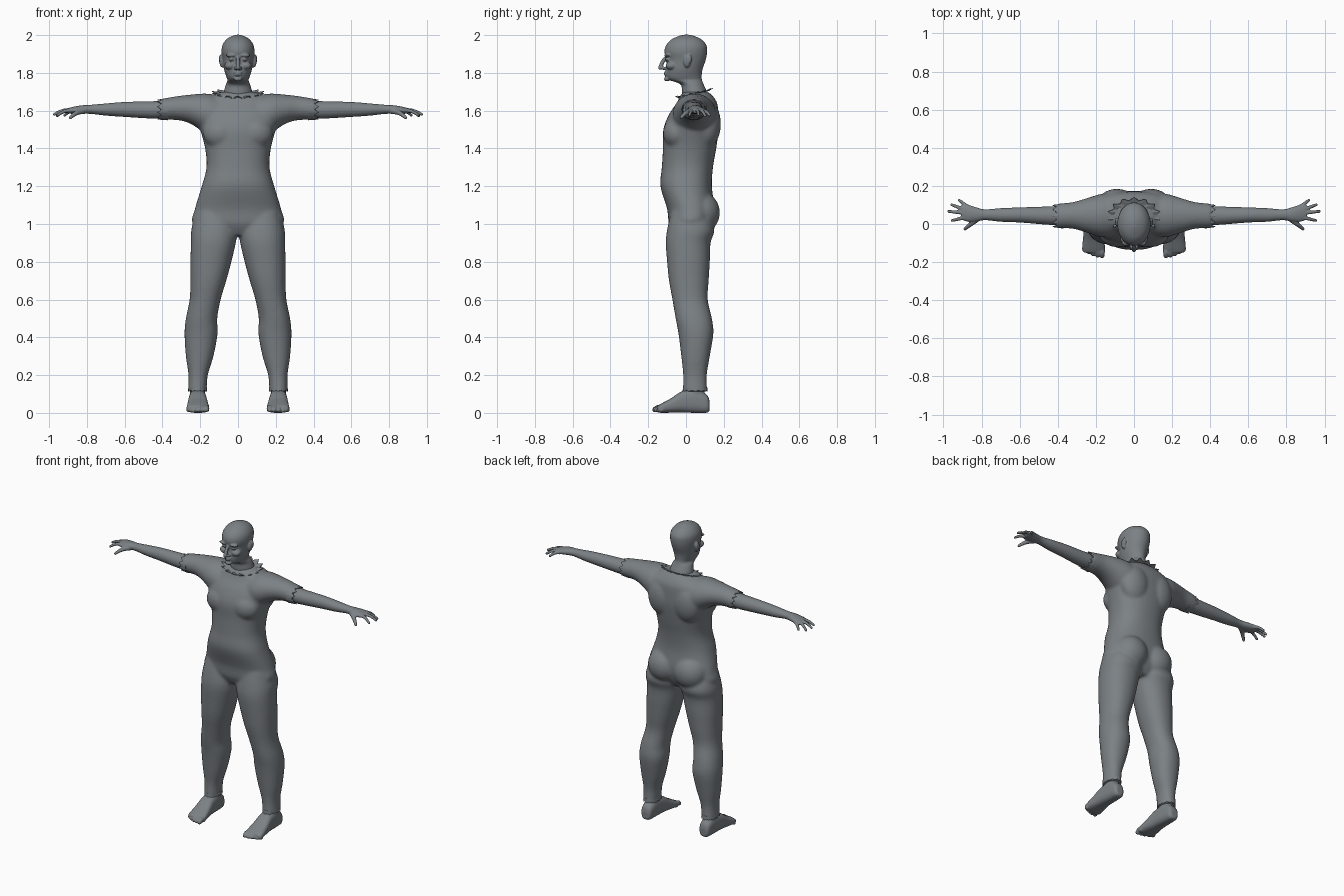
import bpy
import bmesh
from math import sin, cos, pi, copysign
from mathutils import Vector, Matrix

old = bpy.data.objects.get("Cube")
if old:
    bpy.data.objects.remove(old, do_unlink=True)

grey = bpy.data.materials.new("slate_grey")
grey.use_nodes = True
colour = (0.2, 0.22, 0.235, 1)
grey.diffuse_color = colour
shader = grey.node_tree.nodes["Principled BSDF"]
shader.inputs["Base Color"].default_value = colour
shader.inputs["Roughness"].default_value = 0.7


def place(axis, t, a, b):
    """Point at distance t along an axis, with cross-section offsets a, b."""
    return {"x": (t, a, b), "y": (a, t, b), "z": (a, b, t)}[axis]


def spline(p0, p1, p2, p3, t):
    return [b + 0.5 * t * (c - a + t * (2 * a - 5 * b + 4 * c - d + t * (3 * (b - c) + d - a)))
            for a, b, c, d in zip(p0, p1, p2, p3)]


def loft(bm, axis, keys, power=2.0, sides=40, steps=5):
    """Closed smooth tube; each key is (position, a_min, a_max, b_min, b_max)."""
    padded = [keys[0]] + keys + [keys[-1]]
    sections = [spline(*padded[i:i + 4], s / steps)
                for i in range(len(keys) - 1) for s in range(steps)]
    sections.append(keys[-1])
    rings = []
    for t, a0, a1, b0, b1 in sections:
        ring = []
        for i in range(sides):
            ang = 2 * pi * i / sides
            u, v = (copysign(abs(f) ** (2 / power), f) for f in (cos(ang), sin(ang)))
            ring.append(bm.verts.new(place(axis, t, (a0 + a1 + u * (a1 - a0)) / 2,
                                           (b0 + b1 + v * (b1 - b0)) / 2)))
        rings.append(ring)
    for lo, hi in zip(rings, rings[1:]):
        for i in range(sides):
            j = (i + 1) % sides
            bm.faces.new((lo[i], lo[j], hi[j], hi[i]))
    bm.faces.new(rings[0])
    bm.faces.new(rings[-1])


def blob(bm, centre, radii):
    matrix = Matrix.Translation(centre) @ Matrix.Diagonal((*radii, 1))
    bmesh.ops.create_icosphere(bm, subdivisions=3, radius=1, matrix=matrix)


def digit(bm, start, end, r0, r1, count=14):
    """Tapering finger or toe made from overlapping balls, slightly arched."""
    start, end = Vector(start), Vector(end)
    for i in range(count):
        t = i / (count - 1)
        r = r0 + (r1 - r0) * t
        blob(bm, start.lerp(end, t) + Vector((0, 0, 0.008 * sin(pi * t))), (r, r, r))


def mirror(bm):
    """Copy everything so far to the other side."""
    new = bmesh.ops.duplicate(bm, geom=bm.verts[:] + bm.edges[:] + bm.faces[:])["geom"]
    bmesh.ops.scale(bm, vec=(-1, 1, 1), verts=[g for g in new if isinstance(g, bmesh.types.BMVert)])


def finish(bm, name, voxel=0, smooth=0):
    bmesh.ops.recalc_face_normals(bm, faces=bm.faces[:])
    mesh = bpy.data.meshes.new(name)
    bm.to_mesh(mesh)
    bm.free()
    mesh.materials.append(grey)
    obj = bpy.data.objects.new(name, mesh)
    bpy.context.collection.objects.link(obj)
    if voxel:
        remesh = obj.modifiers.new("blend", "REMESH")
        remesh.mode = "VOXEL"
        remesh.voxel_size = voxel
        remesh.use_smooth_shade = True
        relax = obj.modifiers.new("relax", "SMOOTH")
        relax.factor = 0.5
        relax.iterations = smooth
    else:
        shell = obj.modifiers.new("cloth", "SOLIDIFY")
        shell.thickness = 0.004
    return obj


def frill(bm, count, inner, outer):
    """Jagged cloth edge; inner and outer map (angle, tooth) to points."""
    pairs = []
    for i in range(count):
        ang, tooth = 2 * pi * i / count, i % 2
        pairs.append([bm.verts.new(f(ang, tooth)) for f in (inner, outer)])
    for p, q in zip(pairs, pairs[1:] + pairs[:1]):
        bm.faces.new((p[0], q[0], q[1], p[1]))


# Suit: legs, sleeves and muscle forms on one side, mirrored, then the trunk
bm = bmesh.new()
loft(bm, "z", [(0.112, .166, .264, -.017, .112), (.2, .16, .262, -.015, .11),
               (.3, .13, .276, -.025, .126), (.42, .108, .283, -.04, .145),
               (.5, .11, .276, -.055, .137), (.6, .092, .256, -.072, .115),
               (.7, .062, .252, -.09, .12), (.8, .035, .252, -.1, .126),
               (.9, .012, .249, -.107, .13), (.97, .004, .247, -.1, .15),
               (1.06, .02, .225, -.08, .12)], 2.2)
loft(bm, "x", [(.06, -.06, .16, 1.45, 1.67), (.16, -.07, .16, 1.475, 1.69),
               (.25, -.045, .135, 1.53, 1.685), (.32, -.025, .115, 1.55, 1.677),
               (.41, -.022, .106, 1.55, 1.662)])
blob(bm, (.095, .08, 1.06), (.11, .1, .11))
blob(bm, (.09, .11, 1.53), (.1, .075, .13))
blob(bm, (.085, -.05, 1.48), (.1, .072, .085))
mirror(bm)
loft(bm, "z", [(.94, -.1, .1, -.06, .1), (1.0, -.236, .236, -.09, .135),
               (1.08, -.228, .228, -.1, .15), (1.2, -.192, .192, -.135, .137),
               (1.3, -.167, .167, -.128, .143), (1.4, -.174, .174, -.122, .16),
               (1.5, -.2, .2, -.12, .173), (1.58, -.22, .22, -.09, .172),
               (1.64, -.2, .2, -.05, .165), (1.68, -.135, .135, -.03, .14),
               (1.7, -.09, .09, -.01, .115)], 2.3)
finish(bm, "body_suit", 0.009, 7)

# Head and neck
bm = bmesh.new()
blob(bm, (.036, -.098, 1.893), (.03, .018, .009))
blob(bm, (.034, -.09, 1.873), (.016, .02, .012))
blob(bm, (.042, -.078, 1.838), (.03, .03, .022))
blob(bm, (.012, -.118, 1.824), (.011, .013, .009))
blob(bm, (.085, .005, 1.862), (.014, .019, .034))
blob(bm, (.09, .018, 1.872), (.012, .012, .026))
mirror(bm)
loft(bm, "z", [(1.64, -.085, .085, -.02, .12), (1.7, -.075, .075, -.022, .11),
               (1.74, -.064, .064, -.03, .093), (1.762, -.056, .056, -.088, .085),
               (1.78, -.062, .062, -.104, .083), (1.82, -.074, .074, -.106, .088),
               (1.87, -.081, .081, -.104, .105), (1.91, -.087, .087, -.114, .112),
               (1.945, -.083, .083, -.106, .109), (1.975, -.064, .064, -.08, .085),
               (1.993, -.037, .037, -.044, .05), (2.002, -.01, .01, -.015, .02)])
digit(bm, (0, -.106, 1.882), (0, -.136, 1.828), .009, .012)
for z, width in ((1.802, .024), (1.79, .021)):
    blob(bm, (0, -.104, z), (width, .014, .0055))
blob(bm, (0, -.1, 1.768), (.022, .017, .013))
finish(bm, "head", 0.0045, 3)

# Arms and hands
bm = bmesh.new()
loft(bm, "x", [(.36, -.008, .097, 1.56, 1.655), (.45, -.004, .092, 1.558, 1.65),
               (.6, .008, .087, 1.567, 1.646), (.7, .012, .083, 1.574, 1.638),
               (.78, .02, .077, 1.583, 1.631), (.83, .013, .088, 1.583, 1.628),
               (.875, .012, .102, 1.583, 1.62), (.905, .024, .1, 1.586, 1.612)])
fingers = [((.87, .088, 1.598), (.917, .124, 1.576)), ((.89, .076, 1.6), (.957, .101, 1.573)),
           ((.89, .058, 1.602), (.973, .066, 1.58)), ((.88, .036, 1.602), (.955, .018, 1.576))]
for start, end in fingers:
    digit(bm, start, end, .0115, .008)
digit(bm, (.82, .03, 1.598), (.887, -.026, 1.563), .017, .009)
mirror(bm)
finish(bm, "arms_and_hands", 0.0045, 3)

# Feet and toes
bm = bmesh.new()
loft(bm, "y", [(.125, .195, .235, .012, .06), (.11, .178, .25, .001, .095),
               (.05, .17, .257, 0, .125), (-.02, .165, .262, .002, .115),
               (-.08, .157, .268, .001, .077), (-.13, .152, .272, 0, .05),
               (-.15, .16, .264, .004, .038)], 2.7)
blob(bm, (.214, .047, .11), (.04, .052, .06))
for i in range(5):
    x, r = .168 + .0235 * i, .017 - .0013 * i
    digit(bm, (x, -.13, r + .003), (x, -.165 + .002 * i * i, r), r, r * .85, 5)
mirror(bm)
finish(bm, "feet", 0.005, 3)

# Torn collar around the neck
bm = bmesh.new()
frill(bm, 28,
      lambda a, k: (.078 * cos(a), .043 + .07 * sin(a), 1.69 + .016 * sin(a)),
      lambda a, k: ((.115 + .025 * k) * cos(a), .043 + (.08 + .018 * k) * sin(a),
                    1.687 + .022 * sin(a) + .012 * k))
finish(bm, "collar")

# Torn sleeve ends and trouser hems
bm = bmesh.new()
frill(bm, 20,
      lambda a, k: (.37, .042 + .066 * cos(a), 1.607 + .058 * sin(a)),
      lambda a, k: (.405 + .022 * k, .042 + .061 * cos(a), 1.606 + .053 * sin(a)))
mirror(bm)
finish(bm, "sleeve_cuffs")
bm = bmesh.new()
frill(bm, 24,
      lambda a, k: (.214 + .049 * cos(a), .048 + .064 * sin(a), .14),
      lambda a, k: (.214 + .05 * cos(a), .048 + .066 * sin(a), .114 + .006 * k))
mirror(bm)
finish(bm, "trouser_hems")
